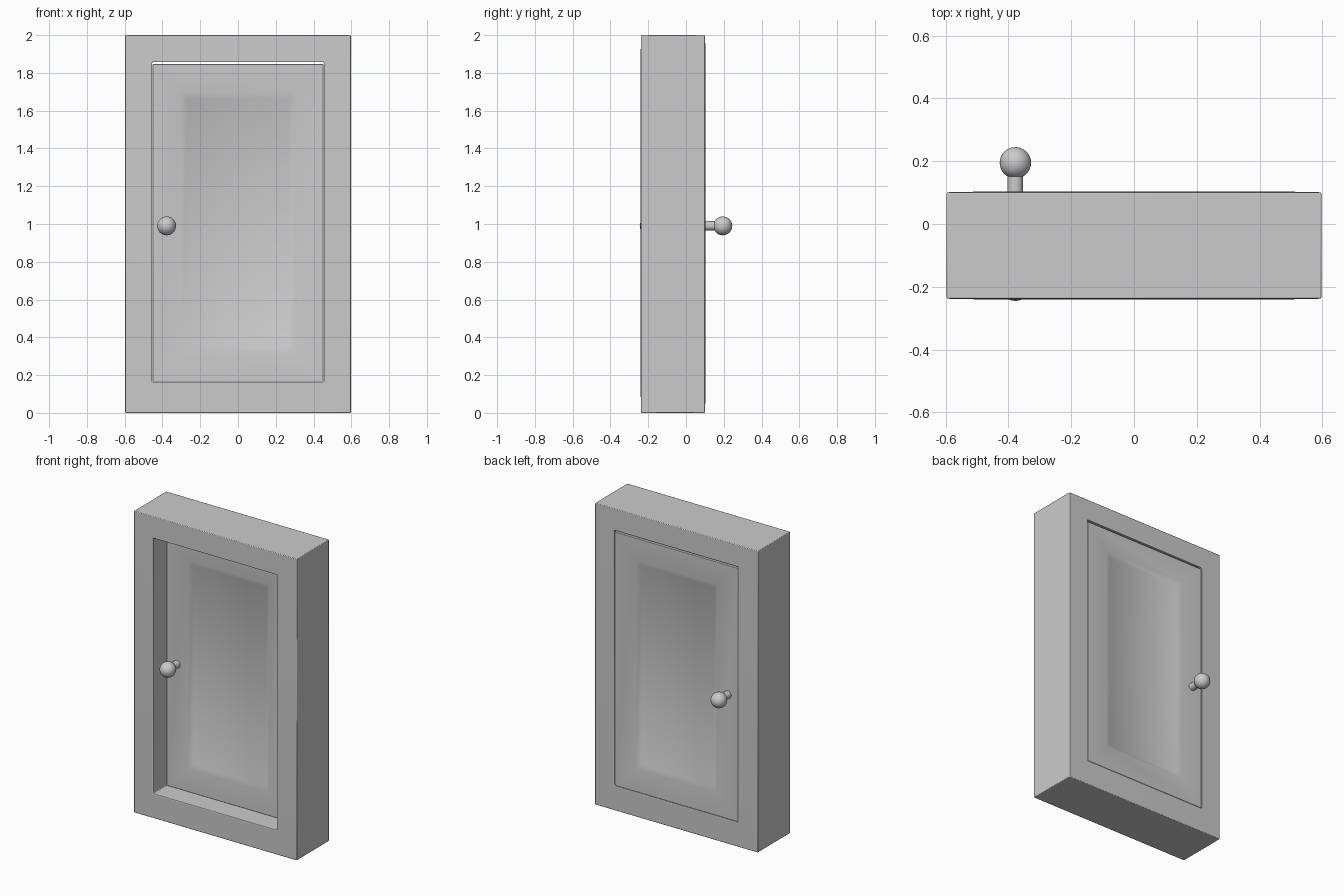
import bpy, bmesh, math

cube = bpy.data.objects.get("Cube")
if cube:
    bpy.data.objects.remove(cube, do_unlink=True)

grey = bpy.data.materials.new("plain_grey")
grey.use_nodes = True
colour = (0.6, 0.6, 0.6, 1)
grey.diffuse_color = colour
grey.node_tree.nodes["Principled BSDF"].inputs["Base Color"].default_value = colour


def finish(obj, name):
    obj.name = obj.data.name = name
    obj.data.materials.append(grey)
    bpy.ops.object.select_all(action="DESELECT")
    obj.select_set(True)
    bpy.context.view_layer.objects.active = obj
    bpy.ops.object.shade_smooth_by_angle(angle=math.radians(50))


def rect_loops(name, loops, closed, bevel):
    """Bridge upright rectangles (half width, half height, centre z, y)."""
    bm = bmesh.new()
    rings = [[bm.verts.new((sx * w, y, zc + sz * h))
              for sx, sz in ((-1, -1), (1, -1), (1, 1), (-1, 1))]
             for w, h, zc, y in loops]
    pairs = list(zip(rings, rings[1:]))
    if closed:
        pairs.append((rings[-1], rings[0]))
    else:
        bm.faces.new(rings[0])
        bm.faces.new(rings[-1])
    for a, b in pairs:
        for i in range(4):
            j = (i + 1) % 4
            bm.faces.new((a[i], a[j], b[j], b[i]))
    bmesh.ops.recalc_face_normals(bm, faces=bm.faces)
    mesh = bpy.data.meshes.new(name)
    bm.to_mesh(mesh)
    bm.free()
    obj = bpy.data.objects.new(name, mesh)
    bpy.context.collection.objects.link(obj)
    finish(obj, name)
    mod = obj.modifiers.new("soft_edges", "BEVEL")
    mod.width = bevel
    mod.segments = 2
    mod.limit_method = "ANGLE"
    mod.angle_limit = math.radians(60)


# Deep frame around a through opening, its faces swelling slightly inwards
FRONT, BACK, SWELL = -0.238, 0.101, 0.003
outer = (0.597, 1.0, 1.0)
opening = (0.454, 0.847, 1.01)
rect_loops("frame", [(*outer, FRONT), (*outer, BACK),
                     (*opening, BACK + SWELL), (*opening, FRONT - SWELL)],
           True, 0.004)

# Door flush with the back, with a sunken, sloped panel on each face
HALF, SINK, MID = 0.101, 0.018, 1.007
leaf = (0.452, 0.841, 1.006)
rim = (0.3, 0.692, MID)
floor = (0.268, 0.658, MID)
rect_loops("door", [(*floor, SINK - HALF), (*rim, -HALF), (*leaf, -HALF),
                    (*leaf, HALF), (*rim, HALF), (*floor, HALF - SINK)],
           False, 0.003)

# Round knob and stem on both faces
KNOB_X, KNOB_Z, REACH = -0.378, 0.99, 0.195
for side, sign in (("front", -1), ("back", 1)):
    bpy.ops.mesh.primitive_cylinder_add(
        vertices=32, radius=0.025, depth=REACH - HALF + 0.01,
        location=(KNOB_X, sign * (REACH + HALF) / 2, KNOB_Z),
        rotation=(math.pi / 2, 0, 0))
    finish(bpy.context.object, side + "_knob_stem")
    bpy.ops.mesh.primitive_uv_sphere_add(
        segments=32, ring_count=16, radius=0.05,
        location=(KNOB_X, sign * REACH, KNOB_Z), rotation=(math.pi / 2, 0, 0))
    finish(bpy.context.object, side + "_knob")
